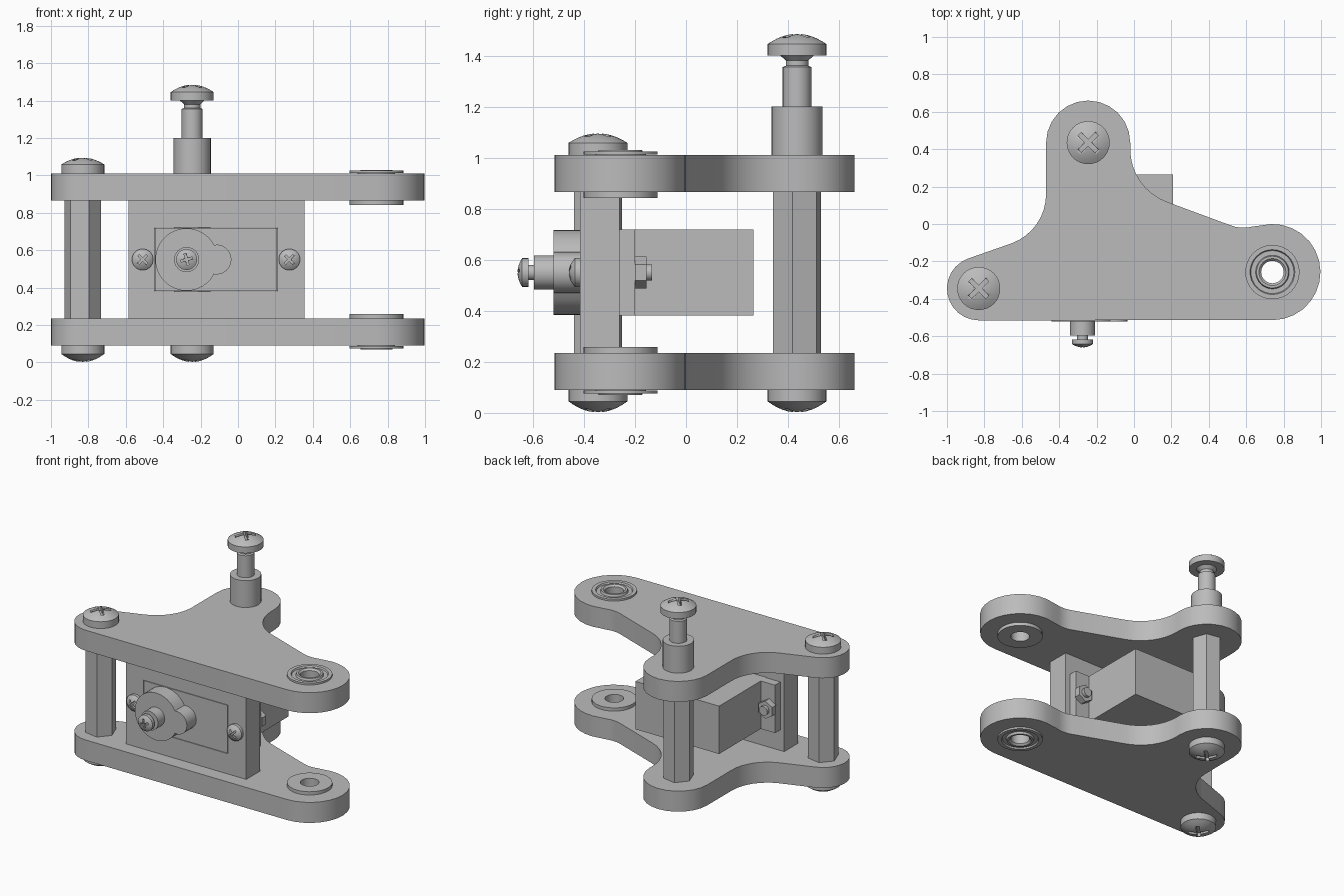
import bpy, bmesh, math
from mathutils import Matrix

cube = bpy.data.objects.get("Cube")
if cube:
    bpy.data.objects.remove(cube, do_unlink=True)

metal = bpy.data.materials.new("plain_grey")
metal.use_nodes = True
GREY = (0.5, 0.5, 0.5, 1)
metal.diffuse_color = GREY
metal.node_tree.nodes["Principled BSDF"].inputs["Base Color"].default_value = GREY

# Local +z turned to point up, down, to the front or to the back
UP, DOWN, FRONT, BACK = 0, math.pi, math.pi / 2, -math.pi / 2


def finish(name, bm, loc, tilt=UP, spin=0):
    bmesh.ops.recalc_face_normals(bm, faces=bm.faces)
    bm.transform(Matrix.Translation(loc) @ Matrix.Rotation(tilt, 4, 'X')
                 @ Matrix.Rotation(math.radians(spin), 4, 'Z'))
    mesh = bpy.data.meshes.new(name)
    bm.to_mesh(mesh)
    bm.free()
    mesh.materials.append(metal)
    obj = bpy.data.objects.new(name, mesh)
    bpy.context.collection.objects.link(obj)
    bpy.ops.object.select_all(action='DESELECT')
    obj.select_set(True)
    bpy.context.view_layer.objects.active = obj
    bpy.ops.object.shade_smooth_by_angle(angle=math.radians(30))
    return obj


def arc(cx, cy, r, a, b, n=12):
    steps = [math.radians(a + (b - a) * i / n) for i in range(n + 1)]
    return [(cx + r * math.cos(t), cy + r * math.sin(t)) for t in steps]


def rect(x0, x1, y0, y1):
    return [(x0, y0), (x1, y0), (x1, y1), (x0, y1)]


def extrude(name, loops, depth, loc, tilt=UP, spin=0):
    """Outline plus optional hole loops, pulled along local z."""
    bm = bmesh.new()
    for loop in loops:
        vs = [bm.verts.new((x, y, 0)) for x, y in loop]
        for a, b in zip(vs, vs[1:] + vs[:1]):
            bm.edges.new((a, b))
    bmesh.ops.triangle_fill(bm, edges=bm.edges[:], use_beauty=True)
    top = bmesh.ops.extrude_face_region(bm, geom=bm.faces[:], use_keep_orig=True)
    for v in top["geom"]:
        if isinstance(v, bmesh.types.BMVert):
            v.co.z += depth
    return finish(name, bm, loc, tilt, spin)


def lathe(name, profile, loc, tilt=UP, spin=0, sides=32, closed=False):
    """Profile of (radius, height) turned around local z."""
    bm = bmesh.new()
    vs = [bm.verts.new((r, 0, z)) for r, z in profile]
    pairs = list(zip(vs, vs[1:])) + ([(vs[-1], vs[0])] if closed else [])
    edges = [bm.edges.new(p) for p in pairs]
    bmesh.ops.spin(bm, geom=vs + edges, cent=(0, 0, 0), axis=(0, 0, 1),
                   angle=math.tau, steps=sides)
    bmesh.ops.remove_doubles(bm, verts=bm.verts, dist=1e-5)
    return finish(name, bm, loc, tilt, spin)


def rod(name, r, length, loc, tilt=UP, sides=32, spin=0):
    return lathe(name, [(0, 0), (r, 0), (r, length), (0, length)], loc, tilt, spin, sides)


def screw_head(name, r, rim, dome, loc, tilt=UP, turn=45):
    """Domed head with a cross recess."""
    profile = [(0, 0), (r, 0)]
    profile += [(r * (1 - i / 6), rim + dome * (1 - (1 - i / 6) ** 2)) for i in range(7)]
    head = lathe(name, profile, loc, tilt)
    cross, w, l = [], r * 0.1, r * 0.56
    for k in range(4):
        c, s = math.cos(k * math.pi / 2), math.sin(k * math.pi / 2)
        cross += [(x * c - y * s, x * s + y * c) for x, y in ((l, -w), (l, w), (w, w))]
    depth = r * 0.35
    axis = Matrix.Rotation(tilt, 3, 'X').col[2] * (rim + dome - depth)
    base = [a + b for a, b in zip(loc, axis)]
    cutter = extrude("cross_cutter", [cross], depth * 2, base, tilt, turn)
    cutter.hide_render = True
    bpy.context.view_layer.objects.active = head
    mod = head.modifiers.new("cross", 'BOOLEAN')
    mod.operation, mod.solver, mod.object = 'DIFFERENCE', 'EXACT', cutter
    bpy.ops.object.modifier_apply(modifier=mod.name)
    bpy.data.objects.remove(cutter, do_unlink=True)
    return head


LEFT_POST = (-0.83, -0.345)
REAR_POST = (-0.245, 0.435)
PIVOT = (0.74, -0.257)
MID = 0.55

# Three-armed side plates with a pivot hole
outline = (arc(*PIVOT, 0.257, -90, 105, 15) + arc(0.585, 0.17, 0.19, 285, 250, 5)
           + arc(0.28, 0.4, 0.3, 250, 180, 8) + arc(*REAR_POST, 0.225, 0, 180)
           + arc(-0.75, 0.16, 0.28, 0, -70, 8) + arc(*LEFT_POST, 0.17, 110, 270))
hole = arc(*PIVOT, 0.1, 0, 337.5, 15)
for name, z in (("lower_plate", 0.09), ("upper_plate", 0.865)):
    extrude(name, [outline, hole], 0.145, (0, 0, z))

# Flanged bearings, flange facing the inside
bearing = [(0.06, 0), (0.145, 0), (0.145, 0.025), (0.1, 0.025), (0.1, 0.17),
           (0.145, 0.17), (0.145, 0.183), (0.12, 0.183), (0.115, 0.173),
           (0.09, 0.173), (0.085, 0.188), (0.072, 0.188), (0.06, 0.176)]
lathe("upper_bearing", bearing, (*PIVOT, 0.842), UP, closed=True)
lathe("lower_bearing", bearing, (*PIVOT, 0.258), DOWN, closed=True)

# Hexagonal posts and their screws
for label, post in (("left", LEFT_POST), ("rear", REAR_POST)):
    rod(label + "_post", 0.1, 0.63, (*post, 0.235), sides=6, spin=-10)
    screw_head(label + "_lower_screw", 0.115, 0.045, 0.043, (*post, 0.09), DOWN)
screw_head("left_upper_screw", 0.115, 0.048, 0.037, (*LEFT_POST, 1.01))

# Tall rear screw with spacer sleeve
rod("rear_sleeve", 0.1, 0.19, (*REAR_POST, 1.01))
lathe("rear_screw_shank", [(0, 0), (0.056, 0), (0.056, 0.155), (0.044, 0.16),
                           (0.044, 0.18), (0.065, 0.2), (0, 0.2)], (*REAR_POST, 1.2))
screw_head("rear_upper_screw", 0.115, 0.045, 0.04, (*REAR_POST, 1.4))

# Upright mount with a window, and the motor sitting in it
extrude("motor_mount", [rect(-0.585, 0.355, 0.235, 0.865), rect(-0.447, 0.212, 0.378, 0.722)],
        0.155, (0, -0.26, 0), FRONT)
extrude("motor_body", [rect(-0.444, 0.209, 0.381, 0.719)], 0.68, (0, 0.265, 0), FRONT)
extrude("motor_ears", [rect(-0.555, 0.32, 0.381, 0.719)], 0.06, (0, -0.2, 0), FRONT)

# Gear housing with side lobe, output shaft and its screw
SHAFT_X = -0.275
housing = arc(0, 0, 0.167, 28.5, 331.5, 30) + arc(0.16, 0, 0.08, -101, 101, 12)
extrude("gear_housing", [housing], 0.105, (SHAFT_X, -0.415, MID), FRONT)
rod("output_shaft", 0.067, 0.075, (SHAFT_X, -0.52, MID), FRONT)
rod("output_neck", 0.03, 0.025, (SHAFT_X, -0.595, MID), FRONT)
screw_head("output_screw", 0.056, 0.025, 0.018, (SHAFT_X, -0.617, MID), FRONT, 15)

# Mount screws with nuts behind
for label, x in (("right", -0.51), ("left", 0.275)):
    screw_head(label + "_mount_screw", 0.057, 0.02, 0.025, (x, -0.415, MID), FRONT)
    rod(label + "_mount_nut", 0.062, 0.045, (x, -0.2, MID), BACK, sides=6, spin=30)
    rod(label + "_mount_bolt_end", 0.032, 0.022, (x, -0.155, MID), BACK, sides=20)
